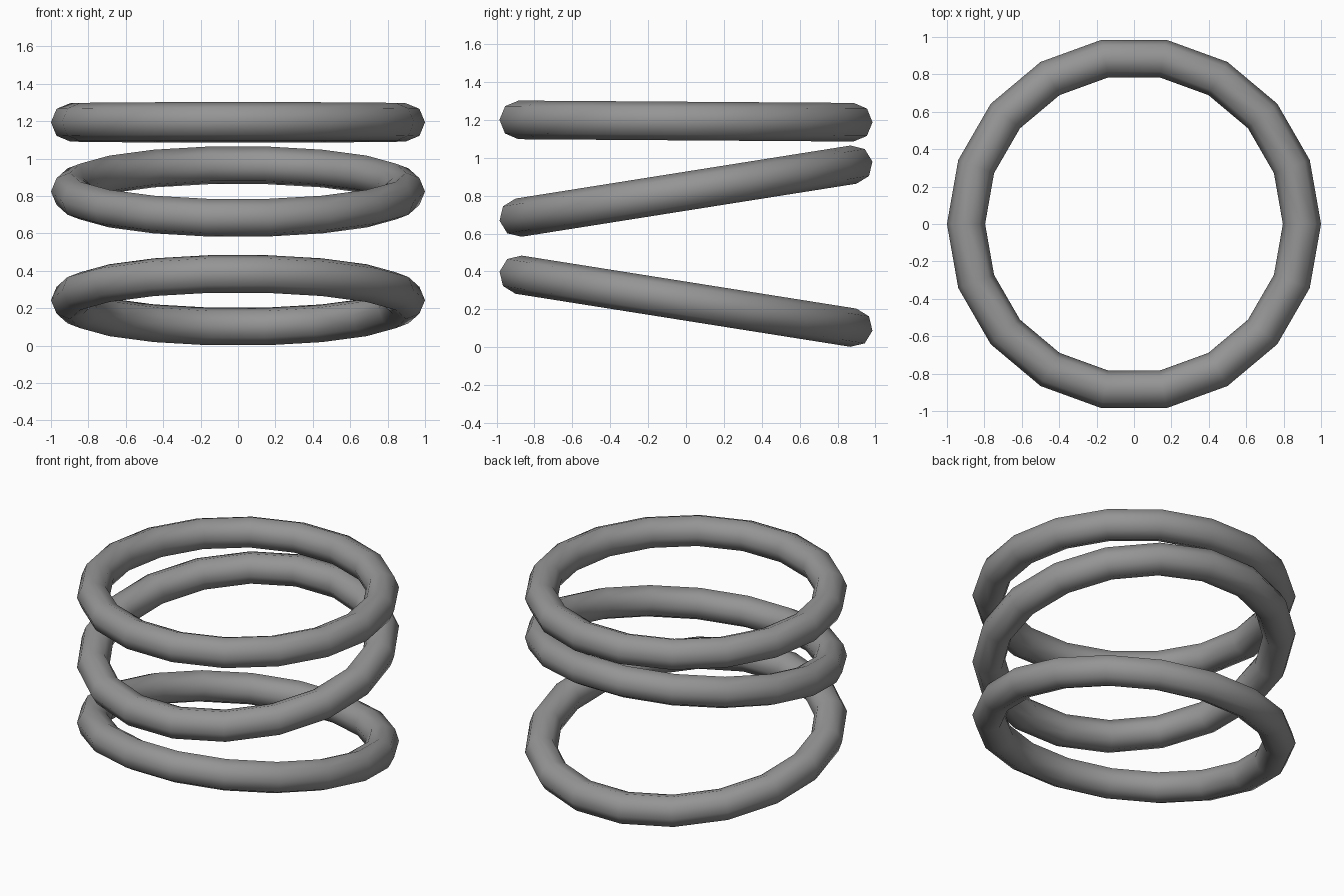
import bpy
import math

if "Cube" in bpy.data.objects:
    bpy.data.objects.remove(bpy.data.objects["Cube"])

# Dark grey finish shared by all rings
dark = bpy.data.materials.new("dark_grey")
dark.diffuse_color = (0.3, 0.3, 0.3, 1)
dark.use_nodes = True
dark.node_tree.nodes["Principled BSDF"].inputs["Base Color"].default_value = dark.diffuse_color


def ring(name, z, tilt, stretch=1.0):
    """Faceted tube ring, tipped about the x axis by tilt degrees."""
    bpy.ops.mesh.primitive_torus_add(
        major_segments=18, minor_segments=8,
        major_radius=0.898, minor_radius=0.102,
        location=(0, 0, z), rotation=(math.radians(tilt), 0, 0))
    obj = bpy.context.object
    obj.name = name
    obj.scale.y = stretch
    obj.data.materials.append(dark)
    bpy.ops.object.shade_smooth()
    return obj


# Three stacked rings: two tilted in opposite directions, one nearly level
ring("lower_ring", 0.243, -9, 1.012)
ring("middle_ring", 0.824, 9, 1.012)
ring("upper_ring", 1.194, -0.4)
